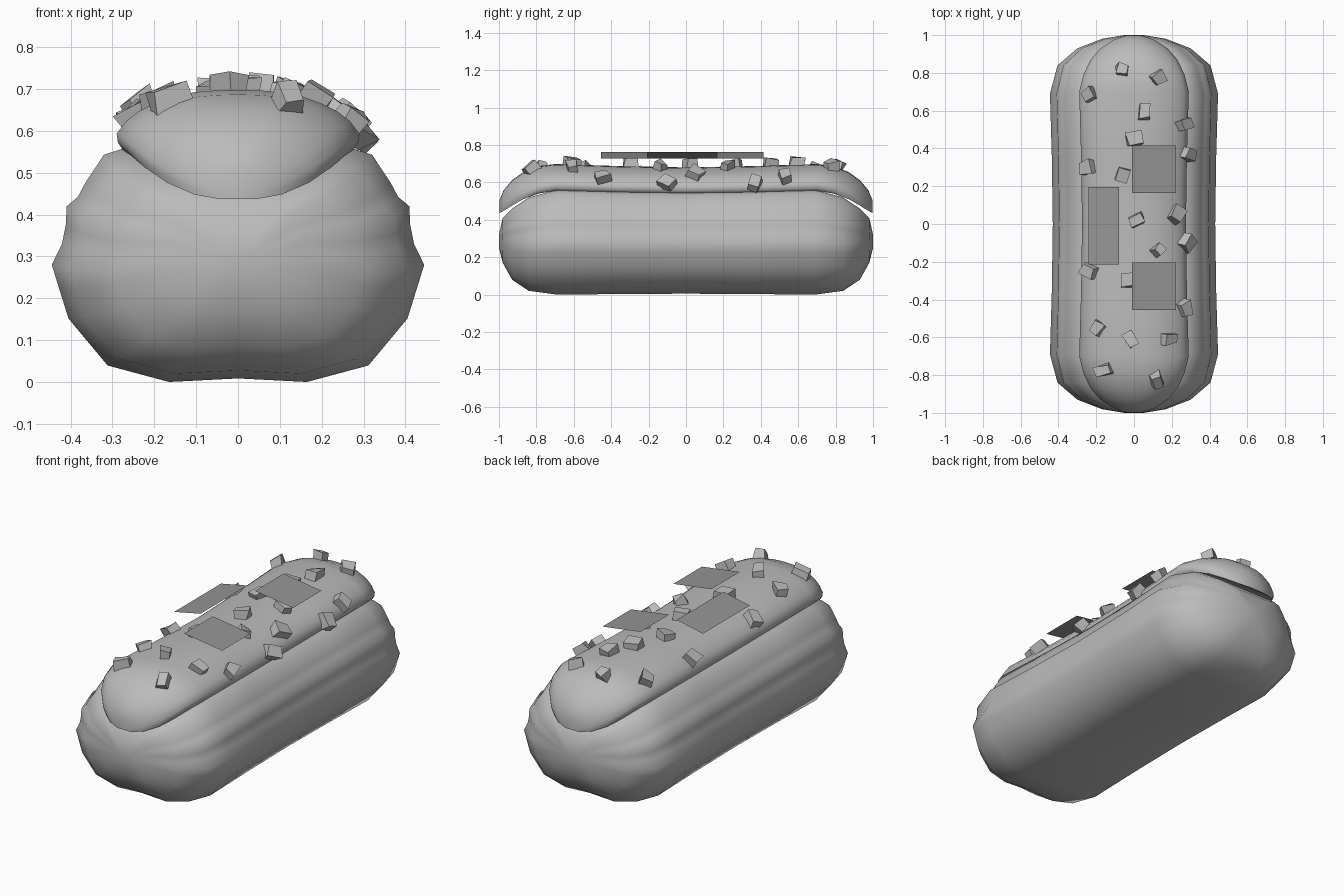
import bpy, bmesh, math, random
from mathutils import Vector, Matrix
from mathutils.bvhtree import BVHTree

random.seed(4)
cube = bpy.data.objects.get("Cube")
if cube:
    bpy.data.objects.remove(cube, do_unlink=True)


def material(name, grey):
    m = bpy.data.materials.new(name)
    m.use_nodes = True
    colour = (grey, grey, grey, 1)
    m.diffuse_color = colour
    m.node_tree.nodes["Principled BSDF"].inputs["Base Color"].default_value = colour
    return m


pastry_grey = material("light grey", 0.5)
plate_grey = material("mid grey", 0.3)


def make_object(name, bm, mat, smooth_angle=None):
    mesh = bpy.data.meshes.new(name)
    bm.to_mesh(mesh)
    bm.free()
    mesh.materials.append(mat)
    obj = bpy.data.objects.new(name, mesh)
    bpy.context.collection.objects.link(obj)
    if smooth_angle:
        bpy.ops.object.select_all(action="DESELECT")
        obj.select_set(True)
        bpy.context.view_layer.objects.active = obj
        bpy.ops.object.shade_smooth_by_angle(angle=math.radians(smooth_angle))
    return obj


def loft(half_profile, half_stations):
    """Sweep a mirrored unit profile along y; each station is y, half width, bottom, top."""
    ring = half_profile + [(-x, z) for x, z in reversed(half_profile) if x > 0]
    stations = [(-y, w, b, t) for y, w, b, t in reversed(half_stations) if y > 0] + half_stations
    bm = bmesh.new()
    rings = [[bm.verts.new((x * w, y, b + z * (t - b))) for x, z in ring]
             for y, w, b, t in stations]
    n = len(ring)
    for a, c in zip(rings, rings[1:]):
        for i in range(n):
            j = (i + 1) % n
            bm.faces.new((a[i], a[j], c[j], c[i]))
    bm.faces.new(rings[0])
    bm.faces.new(rings[-1])
    bmesh.ops.recalc_face_normals(bm, faces=bm.faces)
    return bm


# Ridged pastry body
body_profile = [(0, .015), (.37, 0), (.7, .07), (.91, .27), (.965, .41), (1, .5),
                (.945, .59), (.925, .67), (.92, .75), (.86, .79), (.82, .85),
                (.72, .97), (.6, 1), (0, 1)]
body_stations = [(0, .43, .005, .545), (.35, .435, .003, .55), (.69, .445, 0, .56),
                 (.84, .405, .02, .52), (.93, .3, .08, .46), (.98, .17, .17, .41),
                 (1, .05, .25, .32)]
make_object("pastry_body", loft(body_profile, body_stations), pastry_grey, 60)

# Domed glaze drooping over both ends
glaze_profile = [(0, 1), (.18, .99), (.35, .965), (.53, .89), (.69, .77), (.82, .64),
                 (.92, .48), (1, .27), (.99, .12), (.95, 0), (0, 0)]
glaze_stations = [(0, .275, .54, .68), (.35, .28, .545, .687), (.7, .29, .555, .698),
                  (.79, .268, .54, .687), (.87, .23, .51, .655), (.93, .178, .476, .612),
                  (.975, .11, .448, .558), (.997, .045, .437, .505)]
glaze_bm = loft(glaze_profile, glaze_stations)
surface = BVHTree.FromBMesh(glaze_bm)
make_object("glaze", glaze_bm, pastry_grey, 60)

# Chopped nut pieces pressed into the glaze
nut_spots = [(-.06, .81), (.13, .77), (-.23, .68), (.06, .6), (.26, .53), (0, .45),
             (-.24, .3), (.295, .37), (-.06, .26), (.22, .05), (.01, .02), (.28, -.1),
             (.13, -.14), (-.23, -.25), (-.03, -.3), (.26, -.45), (-.19, -.55),
             (-.02, -.61), (.18, -.61), (-.16, -.77), (.12, -.82), (.12, .22)]
nuts = bmesh.new()
for x, y in nut_spots:
    spot, normal, _, _ = surface.ray_cast(Vector((x, y, 1)), Vector((0, 0, -1)))
    if spot is None or normal.z < .3:
        spot, normal, _, _ = surface.find_nearest(Vector((x, y, .6)))
    size = Matrix.Diagonal((random.uniform(.05, .07), random.uniform(.06, .08), .055, 1))
    turn = Matrix.Rotation(random.uniform(0, math.pi), 4, "Z")
    tilt = Matrix.Rotation(random.uniform(-.3, .3), 4, "X")
    lean = normal.to_track_quat("Z", "Y").to_matrix().to_4x4()
    place = Matrix.Translation(spot + normal * .012) @ lean @ turn @ tilt @ size
    piece = bmesh.ops.create_cube(nuts, size=1, matrix=place)["verts"]
    for v in piece:
        v.co += Vector([random.uniform(-.009, .009) for _ in range(3)])
make_object("nut_pieces", nuts, pastry_grey, 60)

# Thin tilted flakes hovering above the glaze: centre x, y, width, length, tilt
flakes = [("flake_back", .105, .29, .235, .25, 8),
          ("flake_front", .105, -.33, .235, .25, 8),
          ("flake_side", -.16, -.01, .165, .41, -11.5)]
for name, x, y, width, length, angle in flakes:
    bm = bmesh.new()
    place = (Matrix.Translation((x, y, .745)) @ Matrix.Rotation(math.radians(angle), 4, "Y")
             @ Matrix.Diagonal((width, length, 1, 1)))
    bmesh.ops.create_grid(bm, x_segments=1, y_segments=1, size=.5, matrix=place)
    make_object(name, bm, plate_grey)
